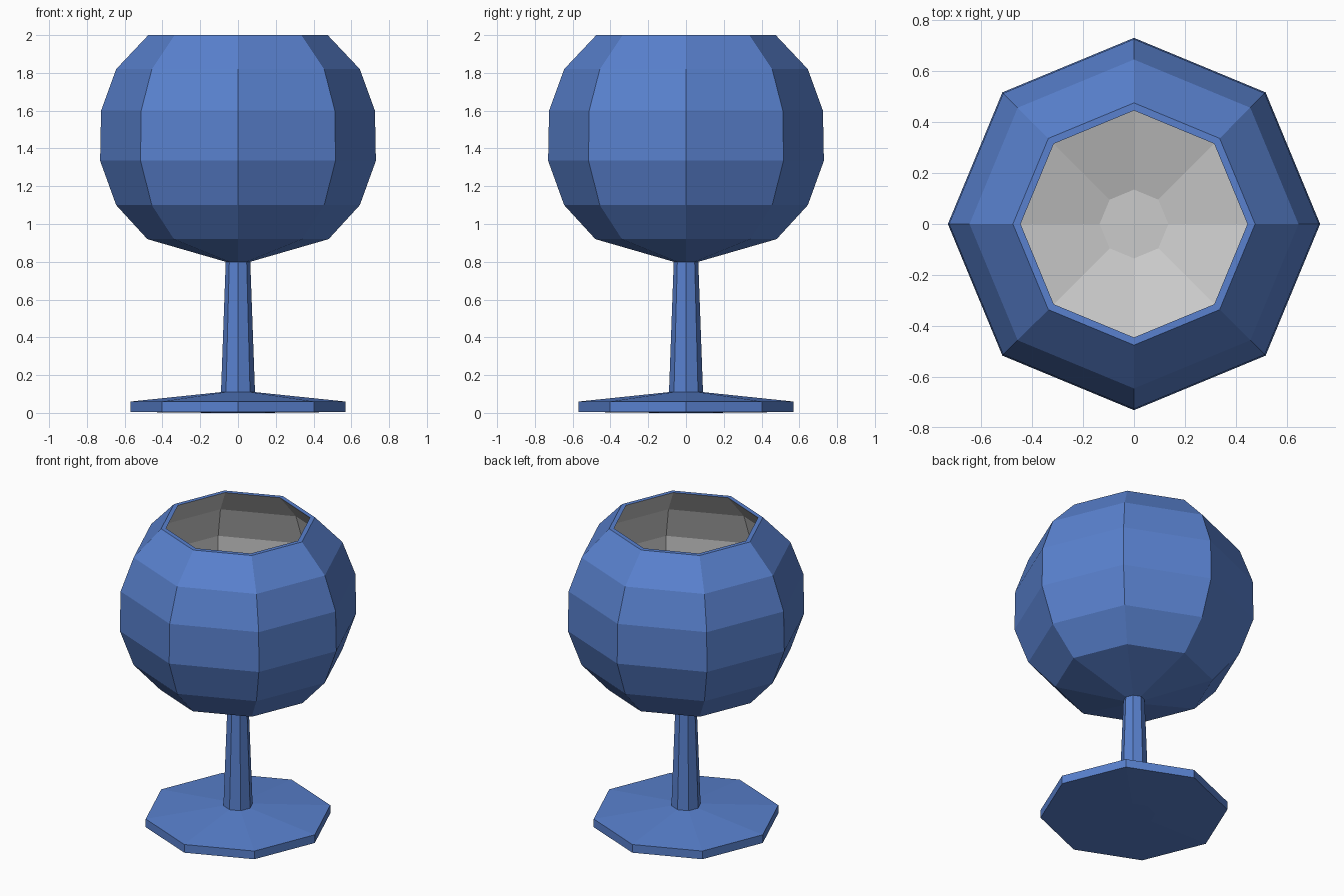
import bpy
from math import cos, sin, tau

if "Cube" in bpy.data.objects:
    bpy.data.objects.remove(bpy.data.objects["Cube"])

SIDES = 8

blue = bpy.data.materials.new("blue")
blue.diffuse_color = (0.10, 0.22, 0.62, 1)
blue.use_nodes = True
blue.node_tree.nodes["Principled BSDF"].inputs["Base Color"].default_value = blue.diffuse_color


def lathe(name, profile, material=None, cap_start=False, cap_end=False):
    """Revolve (radius, z) points into a flat-faced eight-sided surface."""
    verts = [(r * cos(tau * j / SIDES), r * sin(tau * j / SIDES), z)
             for r, z in profile for j in range(SIDES)]
    faces = []
    for i in range(len(profile) - 1):
        a, b = i * SIDES, (i + 1) * SIDES
        for j in range(SIDES):
            k = (j + 1) % SIDES
            faces.append((a + j, a + k, b + k, b + j))
    if cap_start:
        faces.append(tuple(reversed(range(SIDES))))
    if cap_end:
        faces.append(tuple(range(len(verts) - SIDES, len(verts))))
    mesh = bpy.data.meshes.new(name)
    mesh.from_pydata(verts, [], faces)
    if material:
        mesh.materials.append(material)
    obj = bpy.data.objects.new(name, mesh)
    bpy.context.collection.objects.link(obj)
    return obj


# Foot, with a very slightly raised outer underside
lathe("foot", [(0.13, 0), (0.57, 0.005), (0.57, 0.06), (0.09, 0.11)],
      blue, cap_start=True)

# Tapered stem
lathe("stem", [(0.09, 0.11), (0.065, 0.80)], blue)

# Bowl outside, ending in the flat rim
lathe("bowl", [(0.065, 0.80), (0.48, 0.92), (0.645, 1.10), (0.73, 1.335),
               (0.725, 1.60), (0.645, 1.82), (0.475, 2.0), (0.445, 2.0)], blue)

# Grey bowl lining, from the rim down to the flat bottom
lathe("bowl_lining", [(0.445, 2.0), (0.615, 1.81), (0.695, 1.595), (0.70, 1.34),
                      (0.615, 1.115), (0.455, 0.945), (0.135, 0.85)], cap_end=True)
